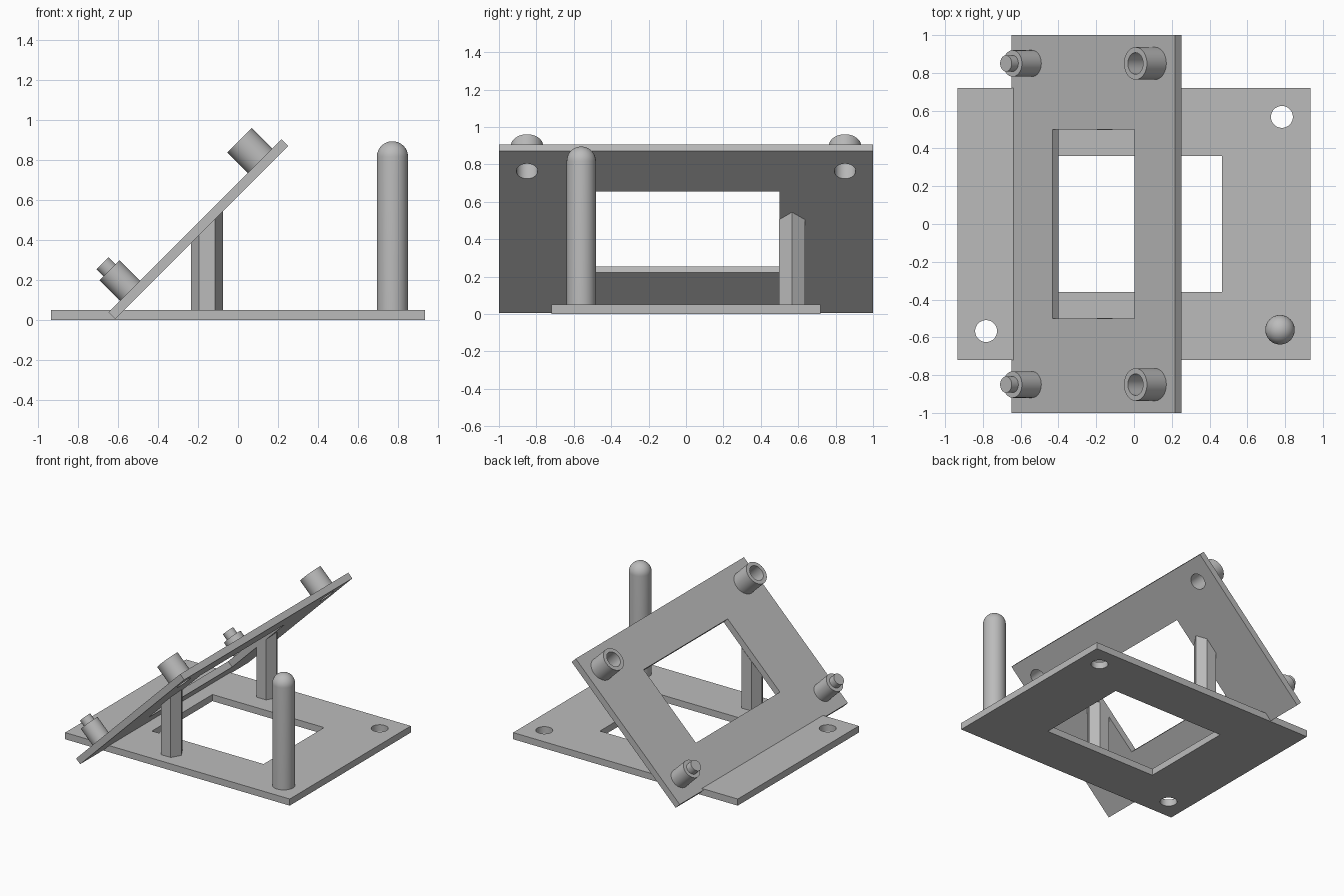
import bpy
import bmesh
from math import pi, sin, cos
from mathutils import Matrix, Vector

cube = bpy.data.objects.get("Cube")
if cube:
    bpy.data.objects.remove(cube, do_unlink=True)

grey = bpy.data.materials.new("light grey")
grey.use_nodes = True
GREY = (0.5, 0.5, 0.5, 1)
grey.diffuse_color = GREY
grey.node_tree.nodes["Principled BSDF"].inputs["Base Color"].default_value = GREY

# Frame of the sloping plate: origin at the middle of its upper surface
TILT = Matrix.Translation((-0.215, 0, 0.472)) @ Matrix.Rotation(-pi / 4, 4, "Y")
THICK = 0.048


def finish(name, bm, frame=Matrix()):
    bm.transform(frame)
    bmesh.ops.recalc_face_normals(bm, faces=bm.faces)
    mesh = bpy.data.meshes.new(name)
    bm.to_mesh(mesh)
    bm.free()
    mesh.materials.append(grey)
    obj = bpy.data.objects.new(name, mesh)
    bpy.context.collection.objects.link(obj)
    return obj


def box(name, size, z0, z1, frame=Matrix()):
    bm = bmesh.new()
    bmesh.ops.create_cube(bm, size=1)
    bmesh.ops.scale(bm, vec=(size[0], size[1], z1 - z0), verts=bm.verts)
    bmesh.ops.translate(bm, vec=(0, 0, (z0 + z1) / 2), verts=bm.verts)
    return finish(name, bm, frame)


def cylinder(name, r, x, y, z0, z1, frame=Matrix(), sides=48):
    bm = bmesh.new()
    bmesh.ops.create_cone(bm, cap_ends=True, segments=sides, radius1=r,
                          radius2=r, depth=z1 - z0)
    bmesh.ops.translate(bm, vec=(x, y, (z0 + z1) / 2), verts=bm.verts)
    return finish(name, bm, frame)


def activate(obj):
    bpy.ops.object.select_all(action="DESELECT")
    bpy.context.view_layer.objects.active = obj
    obj.select_set(True)


def smooth(obj):
    activate(obj)
    bpy.ops.object.shade_smooth_by_angle(angle=pi / 6)


def cut(obj, cutter):
    mod = obj.modifiers.new("cut", "BOOLEAN")
    mod.operation = "DIFFERENCE"
    mod.solver = "EXACT"
    mod.object = cutter
    activate(obj)
    bpy.ops.object.modifier_apply(modifier=mod.name)
    bpy.data.objects.remove(cutter, do_unlink=True)


# Base plate with a window and two round holes in opposite corners
base = box("base_plate", (1.87, 1.44), 0, 0.05)
cut(base, box("base_window", (0.93, 0.72), -0.1, 0.1))
for s in (-1, 1):
    cut(base, cylinder("base_hole", 0.058, 0.783 * s, 0.567 * s, -0.1, 0.1))
smooth(base)

# Sloping plate with its window and two upper holes
panel = box("sloping_plate", (1.225, 2), -THICK, 0, TILT)
cut(panel, box("panel_window", (0.615, 1), -0.1, 0.1, TILT))
for s in (-1, 1):
    cut(panel, cylinder("panel_hole", 0.057, 0.46, 0.85 * s, -0.1, 0.1, TILT))
smooth(panel)

for side, s in (("right", -1), ("left", 1)):
    y = 0.85 * s
    # Hollow sockets on the upper edge
    socket = cylinder(side + "_socket", 0.086, 0.46, y, 0, 0.145, TILT)
    cut(socket, cylinder("bore", 0.057, 0.46, y, -0.1, 0.3, TILT))
    smooth(socket)
    # Stepped pegs on the lower edge
    smooth(cylinder(side + "_peg", 0.07, -0.46, y, 0, 0.145, TILT))
    smooth(cylinder(side + "_peg_tip", 0.043, -0.46, y, 0.145, 0.195, TILT))
    # Hexagonal supports, trimmed to the underside of the plate
    bm = bmesh.new()
    bmesh.ops.create_cone(bm, cap_ends=True, segments=6, radius1=0.08,
                          radius2=0.08, depth=1)
    turn = Matrix.Rotation(pi / 6, 4, "Z")
    if not any(abs(v.co.y) < 1e-4 for v in bm.verts):
        bm.transform(turn)
    bm.transform(Matrix.Translation((-0.155, 0.567 * s, 0.55)))
    normal = TILT.to_3x3() @ Vector((0, 0, 1))
    cutting = bmesh.ops.bisect_plane(
        bm, geom=bm.verts[:] + bm.edges[:] + bm.faces[:],
        plane_co=TILT @ Vector((0, 0, -THICK)), plane_no=normal,
        clear_outer=True)
    rim = [e for e in cutting["geom_cut"] if isinstance(e, bmesh.types.BMEdge)]
    bmesh.ops.holes_fill(bm, edges=rim, sides=0)
    finish(side + "_support", bm)

# Round-topped post, spun from a profile
R, TOP = 0.078, 0.895
profile = [(0, 0.05), (R, 0.05)]
for i in range(13):
    a = pi / 2 * i / 12
    profile.append((R * cos(a), TOP - R + R * sin(a)))
bm = bmesh.new()
verts = [bm.verts.new((r, 0, z)) for r, z in profile]
edges = [bm.edges.new(pair) for pair in zip(verts, verts[1:])]
bmesh.ops.spin(bm, geom=verts + edges, cent=(0, 0, 0), axis=(0, 0, 1),
               angle=2 * pi, steps=48)
bmesh.ops.remove_doubles(bm, verts=bm.verts, dist=1e-4)
smooth(finish("round_post", bm, Matrix.Translation((0.773, -0.56, 0))))
